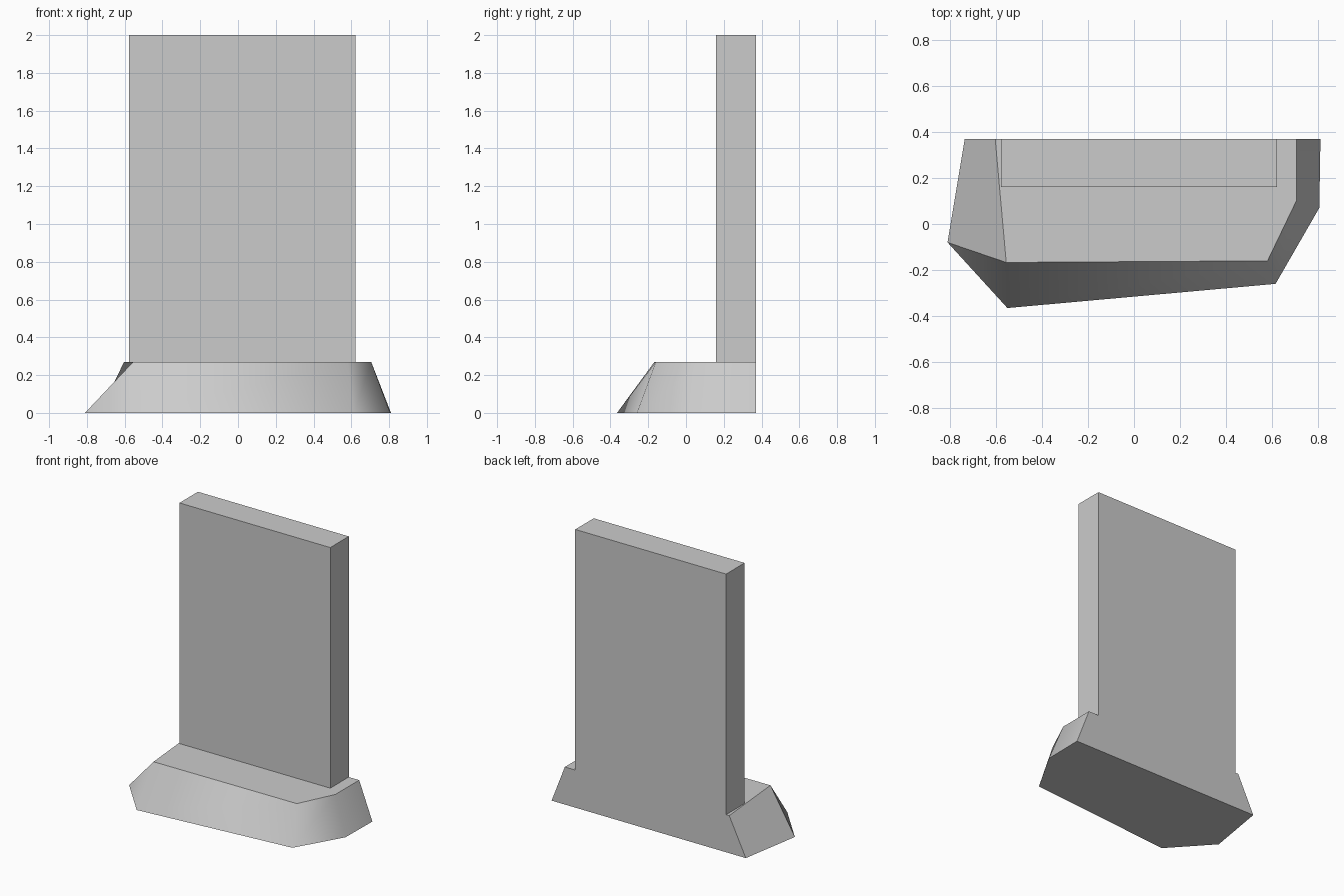
import bpy
import bmesh

cube = bpy.data.objects.get("Cube")
if cube:
    bpy.data.objects.remove(cube, do_unlink=True)

BACK = 0.37
BASE_TOP = 0.27

# Single plain grey
grey = bpy.data.materials.new("plain grey")
grey.use_nodes = True
colour = (0.6, 0.6, 0.6, 1)
grey.diffuse_color = colour
grey.node_tree.nodes["Principled BSDF"].inputs["Base Color"].default_value = colour


def add_object(name, bm):
    bmesh.ops.recalc_face_normals(bm, faces=bm.faces)
    mesh = bpy.data.meshes.new(name)
    bm.to_mesh(mesh)
    bm.free()
    mesh.materials.append(grey)
    obj = bpy.data.objects.new(name, mesh)
    bpy.context.collection.objects.link(obj)
    return obj


# Sloping plinth: irregular foot outline lofted to a smaller top outline
foot = [(-0.735, BACK), (-0.81, -0.08), (-0.55, -0.365),
        (0.615, -0.26), (0.805, 0.07), (0.81, BACK)]
rim = [(-0.603, BACK), (-0.555, -0.167), (0.58, -0.16),
       (0.705, 0.1), (0.705, BACK)]
bm = bmesh.new()
low = [bm.verts.new((x, y, 0)) for x, y in foot]
high = [bm.verts.new((x, y, BASE_TOP)) for x, y in rim]
bm.faces.new(low)
bm.faces.new(high)
bm.faces.new((low[0], low[-1], high[-1], high[0]))
bm.faces.new((low[0], low[1], high[1], high[0]))
# The front slopes share soft corners, starting with the triangular corner
soft = [bm.faces.new((low[1], low[2], high[1]))]
for i in range(2, 5):
    soft.append(bm.faces.new((low[i], low[i + 1], high[i], high[i - 1])))
for face in soft:
    face.smooth = True
for edge in bm.edges:
    edge.smooth = all(face in soft for face in edge.link_faces)
add_object("plinth", bm)

# Upright slab, flush with the back of the plinth
bm = bmesh.new()
bmesh.ops.create_cube(bm, size=1)
left, right, front, top = 0.622, -0.578, 0.16, 2.0
bmesh.ops.scale(bm, verts=bm.verts,
                vec=(left - right, BACK - front, top - BASE_TOP))
bmesh.ops.translate(bm, verts=bm.verts,
                    vec=((left + right) / 2, (BACK + front) / 2, (top + BASE_TOP) / 2))
add_object("upright_slab", bm)
